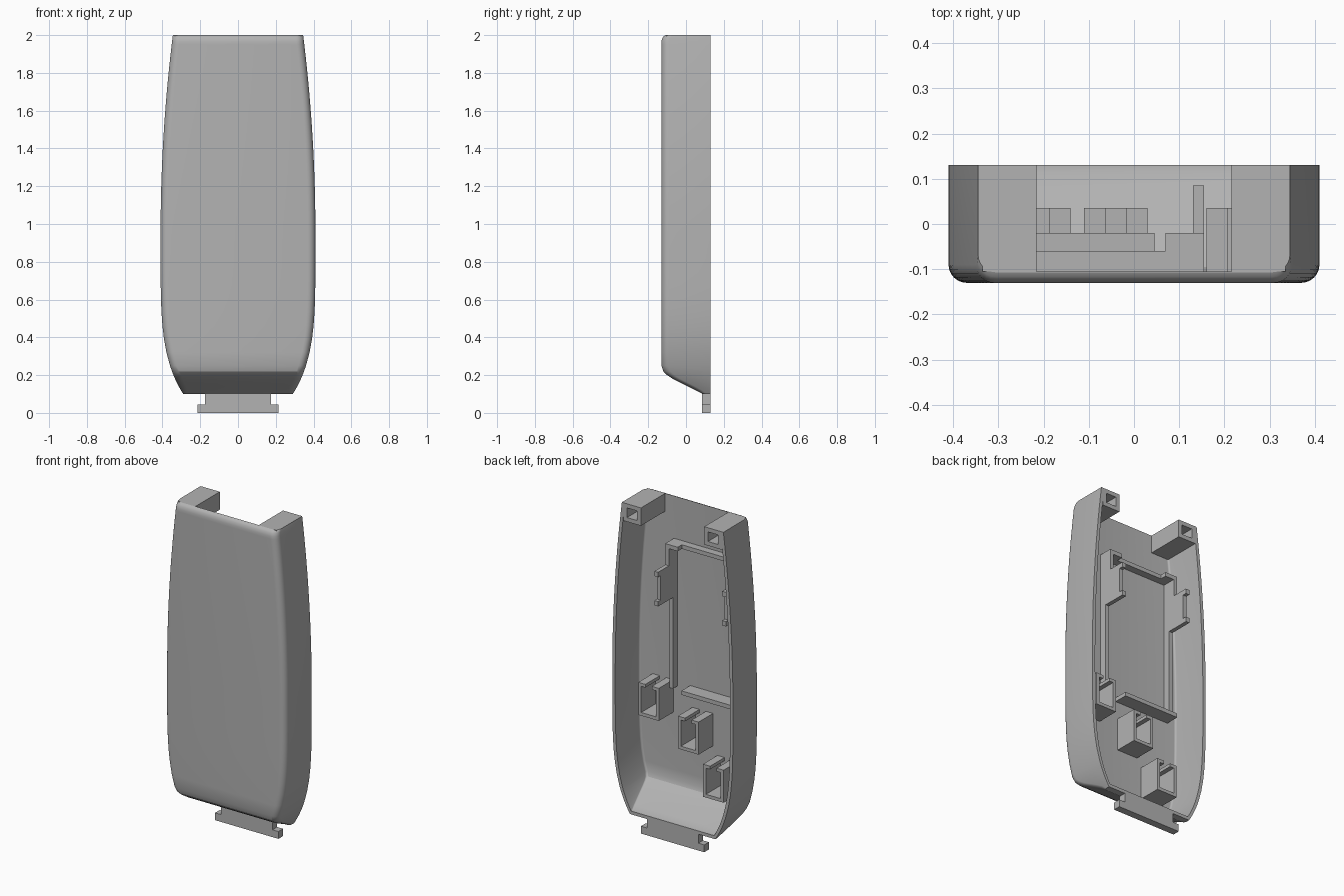
import bpy, bmesh, math

cube = bpy.data.objects.get("Cube")
if cube:
    bpy.data.objects.remove(cube, do_unlink=True)

grey = bpy.data.materials.new("plain grey plastic")
grey.use_nodes = True
grey.diffuse_color = (0.45, 0.45, 0.45, 1)
grey.node_tree.nodes["Principled BSDF"].inputs["Base Color"].default_value = (0.45, 0.45, 0.45, 1)

BACK, FLOOR, WALL = 0.13, -0.105, 0.02


def finish(bm, name):
    bmesh.ops.remove_doubles(bm, verts=bm.verts, dist=1e-5)
    bmesh.ops.recalc_face_normals(bm, faces=bm.faces)
    mesh = bpy.data.meshes.new(name)
    bm.to_mesh(mesh)
    bm.free()
    mesh.materials.append(grey)
    obj = bpy.data.objects.new(name, mesh)
    bpy.context.collection.objects.link(obj)
    return obj


def add_box(bm, x, y, z):
    """Add a box spanning the given (low, high) ranges."""
    verts = bmesh.ops.create_cube(bm, size=1)["verts"]
    for v in verts:
        for i, (lo, hi) in enumerate((x, y, z)):
            v.co[i] = lo if v.co[i] < 0 else hi
    return verts


def boxes(name, *spans):
    bm = bmesh.new()
    for s in spans:
        add_box(bm, *s)
    return finish(bm, name)


def half_width(z):
    if z > 0.95:
        return 0.41 - 0.065 * ((z - 0.95) / 1.05) ** 2
    return 0.41 - 0.12 * ((0.95 - z) / 0.85) ** 4.5


def section(z, front, inset, radius):
    """Open U section with rounded front corners."""
    w = half_width(z) - inset
    r = min(radius, 0.45 * (BACK - front))
    side = [(w, BACK)]
    for i in range(7):
        a = i / 6 * math.pi / 2
        side.append((w - r + r * math.cos(a), front + r - r * math.sin(a)))
    return [(x, y, z) for x, y in side] + [(-x, y, z) for x, y in reversed(side)]


# Shell: outer and inner skins lofted up the height, joined along the rims
body = [0.25 + (1.95 - 0.25) * i / 24 for i in range(1, 25)]
outer = [(0.1, BACK), (0.1, 0.09), (0.118, 0.055), (0.137, 0.015), (0.157, -0.025),
         (0.178, -0.067), (0.2, -0.1), (0.22, -0.12), (0.25, -0.13)]
outer += [(z, -0.13) for z in body]
outer += [(1.967, -0.13), (1.985, -0.125), (1.995, -0.117), (2, -0.107)]
inner = [(0.12, BACK), (0.121, 0.115), (0.138, 0.08), (0.157, 0.04), (0.177, 0),
         (0.2, -0.045), (0.22, -0.078), (0.235, -0.095), (0.26, FLOOR)]
inner += [(z, FLOOR) for z in body]
inner += [(z, FLOOR) for z in (1.967, 1.985, 1.995, 2)]

bm = bmesh.new()
out_rows = [[bm.verts.new(p) for p in section(z, f, 0, 0.04)] for z, f in outer]
in_rows = [[bm.verts.new(p) for p in section(z, f, WALL, 0.012)] for z, f in inner]


def strip(a, b):
    for i in range(len(a) - 1):
        bm.faces.new((a[i], a[i + 1], b[i + 1], b[i]))


for rows in (out_rows, in_rows):
    for a, b in zip(rows, rows[1:]):
        strip(a, b)
for end in (0, -1):
    strip(out_rows[end], in_rows[end])
for k in (0, -1):
    strip([r[k] for r in out_rows], [r[k] for r in in_rows])
bmesh.ops.dissolve_degenerate(bm, dist=1e-5, edges=bm.edges)
shell = finish(bm, "shell")
bpy.context.view_layer.objects.active = shell
shell.select_set(True)
bpy.ops.object.shade_smooth_by_angle(angle=math.radians(25))
shell.select_set(False)

# Corner blocks with square screw holes in the back
for name, s in (("left_screw_block", 1), ("right_screw_block", -1)):
    bm = bmesh.new()
    add_box(bm, sorted((s * 0.215, s * 0.335)), (FLOOR, BACK), (1.89, 2))
    bm.faces.ensure_lookup_table()
    back = max(bm.faces, key=lambda f: f.calc_center_median().y)
    bmesh.ops.inset_region(bm, faces=[back], thickness=0.036)
    hole = bmesh.ops.extrude_face_region(bm, geom=[back])
    bmesh.ops.delete(bm, geom=[back], context="FACES")
    for v in hole["geom"]:
        if isinstance(v, bmesh.types.BMVert):
            v.co.y -= 0.12
    finish(bm, name)

# Bottom hinge tab
boxes("bottom_tab",
      ((-0.215, 0.215), (0.085, BACK), (0, 0.045)),
      ((-0.175, 0.175), (0.085, BACK), (0.045, 0.11)))

# Board frame: low ribs round a rectangle
BASE = FLOOR - 0.005
X0, X1, Z0, Z1, T = -0.33, 0.155, 0.84, 1.74, 0.025
boxes("board_frame",
      ((X0, X1), (BASE, -0.06), (Z1 - T, Z1)),
      ((X0, X0 + T), (BASE, -0.06), (Z0, Z1)),
      ((X1 - T, X1), (BASE, -0.06), (Z0, Z1)),
      ((X0, 0.045), (BASE, -0.02), (Z0, Z0 + T)))

# Board clips: tall corner plates with two lips, mirrored across the frame
for name, edge, s in (("left_board_clip", X1, -1), ("right_board_clip", X0, 1)):
    plate = sorted((edge, edge + s * T))
    corner = sorted((edge, edge + s * 0.085))
    boxes(name,
          (corner, (BASE, -0.02), (Z1 - T, Z1)),
          (plate, (BASE, -0.02), (1.4, Z1)),
          (plate, (-0.02, 0.06), (1.4, 1.61)),
          (plate, (0.06, 0.085), (1.4, 1.43)),
          (plate, (0.06, 0.085), (1.58, 1.61)))

# Three holders, open at the back, with a slotted top
W, H, D, TOP = 0.14, 0.2, 0.02, 0.035
for name, x, z in (("left_holder", 0.16, 0.67), ("middle_holder", -0.11, 0.535),
                   ("right_holder", -0.28, 0.285)):
    depth = (BASE, TOP)
    boxes(name,
          ((x, x + D), depth, (z, z + H)),
          ((x + W - D, x + W), depth, (z, z + H)),
          ((x, x + W), depth, (z, z + D)),
          ((x, x + 0.048), depth, (z + H - D, z + H)),
          ((x + W - 0.048, x + W), depth, (z + H - D, z + H)))
